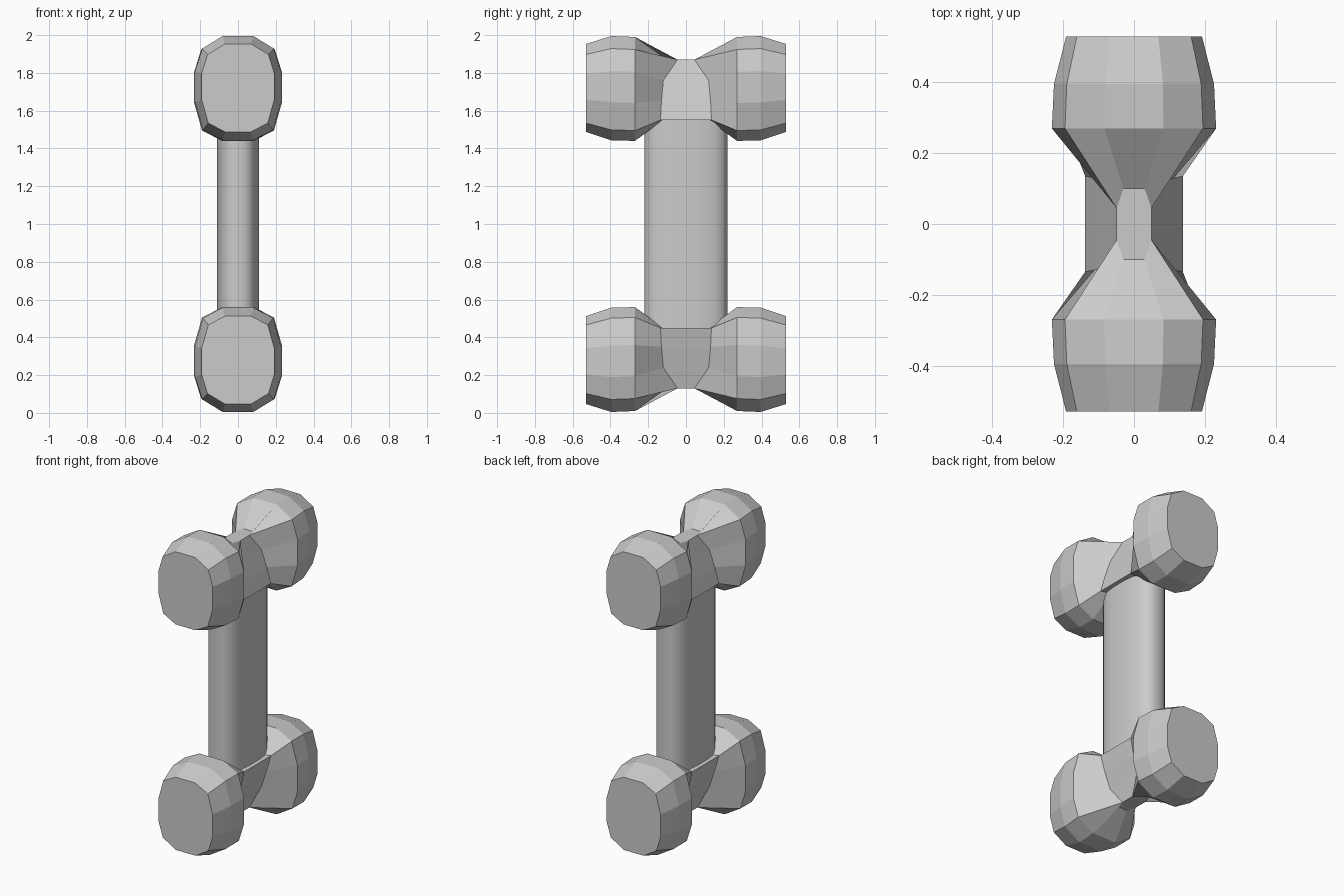
import bpy, bmesh, math

if "Cube" in bpy.data.objects:
    bpy.data.objects.remove(bpy.data.objects["Cube"])

# Head section (right half, normalised x/z, inner side to outer side)
HEAD = [(.36, 1), (.82, .8), (1, .27), (1, -.33), (.84, -.76), (.36, -1)]
# Neck section: wedge that narrows outward (x, z, y where it meets the flare)
NECK = [(.07, .45, .12), (.138, .45, .135), (.112, .35, .13),
        (.08, .24, .12), (.049, .13, .045), (.03, .13, .10)]
# Head rings: y, half width, z low, z high
RINGS = [(.27, .232, .01, .56), (.395, .226, .005, .557), (.53, .192, .047, .512)]


def full(half):
    """Mirror a right-half section to a closed loop."""
    return half + [(-p[0],) + tuple(p[1:]) for p in reversed(half)]


def make_object(name, bm):
    bmesh.ops.recalc_face_normals(bm, faces=bm.faces)
    me = bpy.data.meshes.new(name)
    bm.to_mesh(me)
    bm.free()
    ob = bpy.data.objects.new(name, me)
    bpy.context.collection.objects.link(ob)
    return ob


def loft(name, loops):
    bm = bmesh.new()
    rows = [[bm.verts.new(p) for p in loop] for loop in loops]
    n = len(rows[0])
    for a, b in zip(rows, rows[1:]):
        for i in range(n):
            j = (i + 1) % n
            bm.faces.new((a[i], a[j], b[j], b[i]))
    bm.faces.new(rows[0])
    bm.faces.new(rows[-1])
    return make_object(name, bm)


def crossbar(name, flip):
    """Double-headed knob bar along y; flip mirrors it about z = 1."""
    def side(s):
        out = [[(x, s * y, z) for x, z, y in full(NECK)]]
        for y, w, lo, hi in RINGS:
            c, h = (lo + hi) / 2, (hi - lo) / 2
            out.append([(x * w, s * y, c + z * h) for x, z in full(HEAD)])
        return out
    loops = side(-1)[::-1] + side(1)
    if flip:
        loops = [[(x, y, 2 - z) for x, y, z in lp] for lp in loops]
    return loft(name, loops)


crossbar("lower_knob_bar", False)
crossbar("upper_knob_bar", True)


# Central shaft: rounded-box section
def shaft_loop(z, n=32, e=.75):
    pts = []
    for i in range(n):
        a = 2 * math.pi * i / n
        c, s = math.cos(a), math.sin(a)
        pts.append((.112 * math.copysign(abs(c) ** e, c),
                    .221 * math.copysign(abs(s) ** e, s), z))
    return pts


shaft = loft("shaft", [shaft_loop(.44), shaft_loop(1.56)])
bpy.context.view_layer.objects.active = shaft
shaft.select_set(True)
bpy.ops.object.shade_smooth_by_angle(angle=math.radians(30))
